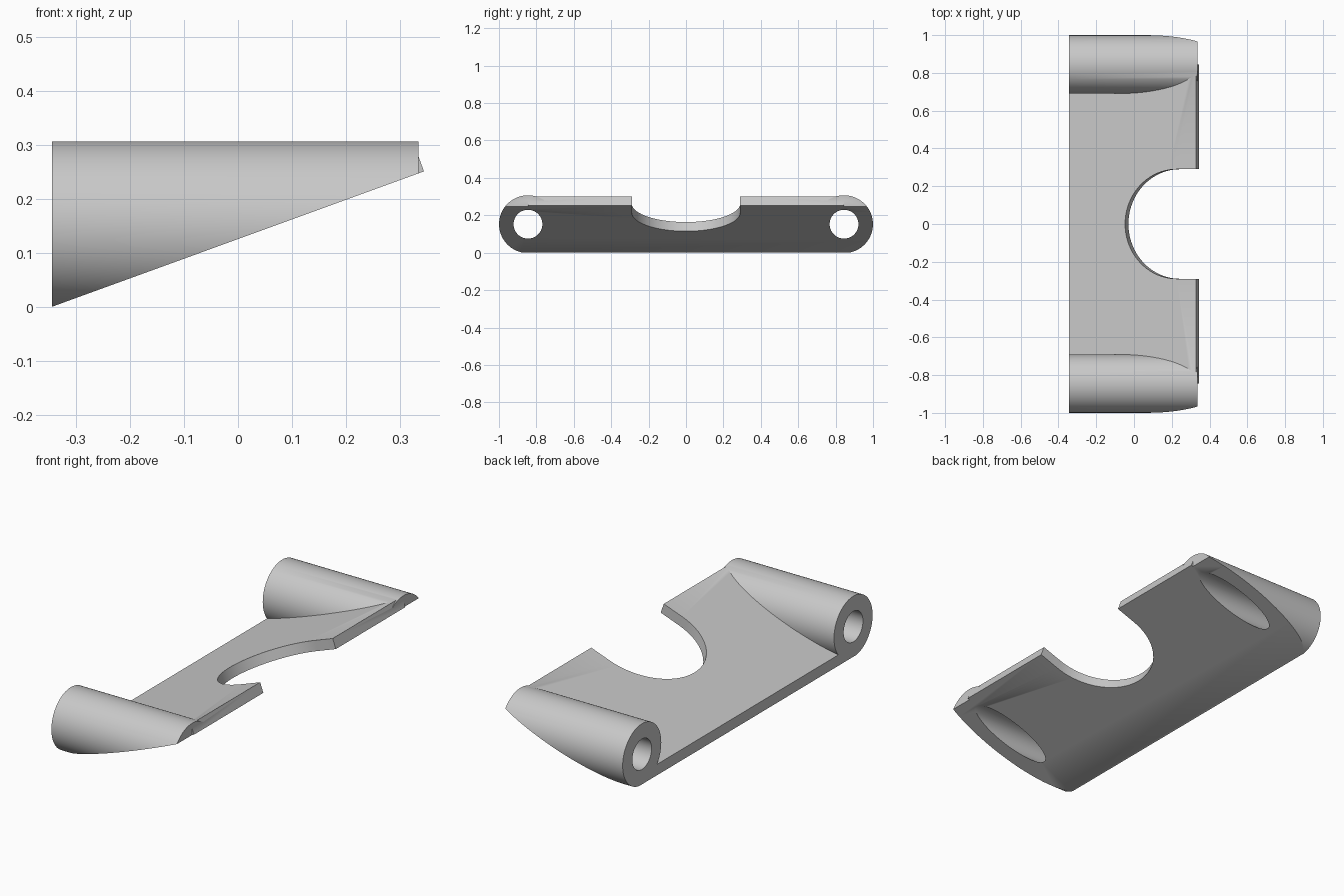
import bpy
import bmesh
from math import radians, cos, sin, tan, pi
from mathutils import Matrix, Vector

cube = bpy.data.objects.get("Cube")
if cube:
    bpy.data.objects.remove(cube, do_unlink=True)

TILT = radians(20)
BACK = -0.345            # flat end of the bracket
TIP = 0.345              # lower edge of the sloping plate
THICK = 0.052
TUBE_Y, TUBE_Z, TUBE_R, BORE_R = 0.845, 0.1525, 0.1545, 0.077


def slope(x):
    return (x - BACK) * tan(TILT)


def link(name, bm):
    bmesh.ops.recalc_face_normals(bm, faces=bm.faces)
    mesh = bpy.data.meshes.new(name)
    bm.to_mesh(mesh)
    bm.free()
    obj = bpy.data.objects.new(name, mesh)
    bpy.context.collection.objects.link(obj)
    return obj


def prism(name, points, along):
    bm = bmesh.new()
    face = bm.faces.new([bm.verts.new(p) for p in points])
    side = bmesh.ops.extrude_face_region(bm, geom=[face])["geom"]
    verts = [v for v in side if isinstance(v, bmesh.types.BMVert)]
    bmesh.ops.translate(bm, verts=verts, vec=along)
    return link(name, bm)


def side_prism(name, profile, half_width):
    return prism(name, [(x, -half_width, z) for x, z in profile],
                 Vector((0, 2 * half_width, 0)))


def rod(name, radius, y, x0, x1):
    bm = bmesh.new()
    place = Matrix.Translation(((x0 + x1) / 2, y, TUBE_Z)) @ Matrix.Rotation(pi / 2, 4, "Y")
    bmesh.ops.create_cone(bm, cap_ends=True, segments=72, radius1=radius,
                          radius2=radius, depth=x1 - x0, matrix=place)
    return link(name, bm)


def combine(target, tool, operation):
    tool.hide_render = True
    mod = target.modifiers.new(tool.name, "BOOLEAN")
    mod.operation = operation
    mod.solver = "EXACT"
    mod.object = tool
    bpy.context.view_layer.objects.active = target
    bpy.ops.object.modifier_apply(modifier=mod.name)
    bpy.data.objects.remove(tool, do_unlink=True)


# Sloping plate, left oversize below and behind for trimming
normal = Vector((-sin(TILT), cos(TILT)))
edge = Vector((TIP, slope(TIP)))
top, low = edge + normal * THICK, edge - normal * 0.1
run = Vector((cos(TILT), sin(TILT))) * 0.9
bracket = side_prism("sloped_bracket", [top, low, low - run, top - run], TUBE_Y)

# Side tubes
for side in (-1, 1):
    combine(bracket, rod("side_tube", TUBE_R, side * TUBE_Y, -0.5, 0.335), "UNION")

# Trim to the sloping underside and the upright back end
trim = [(BACK, 0.7), (BACK, 0), (0.7, slope(0.7)), (0.7, -0.6), (-0.8, -0.6), (-0.8, 0.7)]
combine(bracket, side_prism("trim_cutter", trim, 1.3), "DIFFERENCE")

# Bores through the tubes
for side in (-1, 1):
    combine(bracket, rod("bore_cutter", BORE_R, side * TUBE_Y, -0.7, 0.7), "DIFFERENCE")

# Round-ended notch, square to the plate
NOTCH_R = 0.29
centre = Vector((0.243, 0, slope(0.243)))
turn = Matrix.Rotation(-TILT, 3, "Y")
outline = [(NOTCH_R * cos(a), NOTCH_R * sin(a))
           for a in (pi / 2 + pi * i / 40 for i in range(41))]
outline += [(0.5, -NOTCH_R), (0.5, NOTCH_R)]
points = [centre + turn @ Vector((u, v, -0.2)) for u, v in outline]
combine(bracket, prism("notch_cutter", points, turn @ Vector((0, 0, 0.5))), "DIFFERENCE")

# Plain grey finish
grey = bpy.data.materials.new("light_grey")
grey.use_nodes = True
colour = (0.58, 0.58, 0.58, 1)
grey.diffuse_color = colour
grey.node_tree.nodes["Principled BSDF"].inputs["Base Color"].default_value = colour
bracket.data.materials.clear()
bracket.data.materials.append(grey)
for poly in bracket.data.polygons:
    poly.material_index = 0

bpy.ops.object.select_all(action="DESELECT")
bracket.select_set(True)
bpy.context.view_layer.objects.active = bracket
bpy.ops.object.shade_smooth_by_angle(angle=radians(30))
